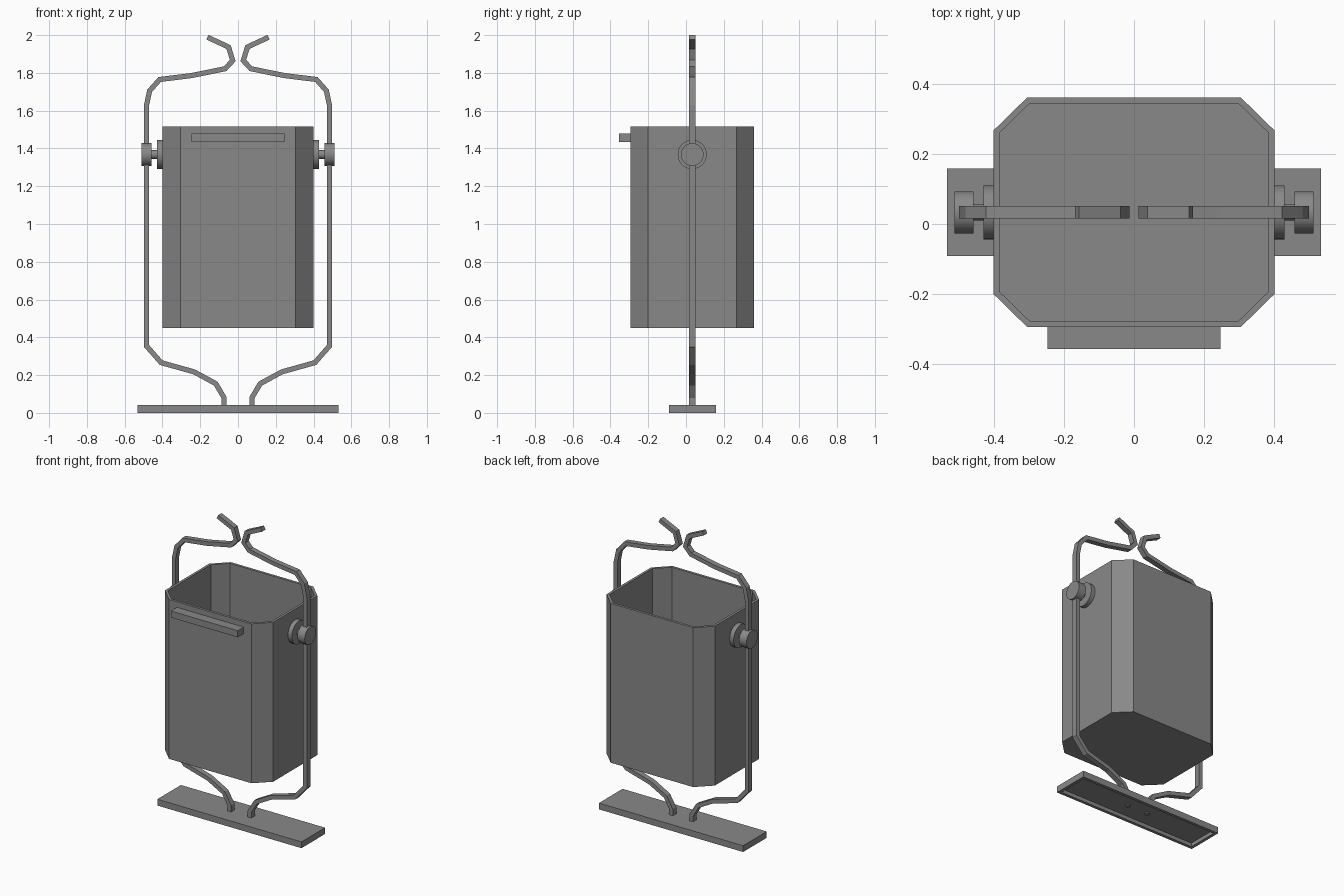
import bpy, bmesh, math
from mathutils import Vector

cube = bpy.data.objects.get("Cube")
if cube:
    bpy.data.objects.remove(cube, do_unlink=True)

GREY = (0.25, 0.25, 0.25, 1)
mat = bpy.data.materials.new("grey metal")
mat.use_nodes = True
mat.diffuse_color = GREY
mat.node_tree.nodes["Principled BSDF"].inputs["Base Color"].default_value = GREY

AXIS_Y = 0.033  # plane of the hanger and pivots


def finish(name, bm):
    bmesh.ops.recalc_face_normals(bm, faces=bm.faces)
    mesh = bpy.data.meshes.new(name)
    bm.to_mesh(mesh)
    bm.free()
    mesh.materials.append(mat)
    obj = bpy.data.objects.new(name, mesh)
    bpy.context.collection.objects.link(obj)
    return obj


def extrude_profile(bm, points, direction):
    """Closed prism from a planar outline; returns the two end faces."""
    start = bm.faces.new([bm.verts.new(p) for p in points])
    geom = bmesh.ops.extrude_face_region(bm, geom=[start], use_keep_orig=True)["geom"]
    end = next(g for g in geom if isinstance(g, bmesh.types.BMFace))
    bmesh.ops.translate(bm, vec=direction, verts=end.verts[:])
    return start, end


def hollow(bm, face, wall, depth):
    """Inset an end face and push it in to leave a thin wall."""
    bmesh.ops.recalc_face_normals(bm, faces=bm.faces)
    bmesh.ops.inset_region(bm, faces=[face], thickness=wall, use_even_offset=True)
    floor = bmesh.ops.extrude_discrete_faces(bm, faces=[face])["faces"][0]
    bmesh.ops.translate(bm, vec=(0, 0, depth), verts=floor.verts[:])
    bmesh.ops.remove_doubles(bm, verts=bm.verts, dist=0.0001)


def rect(x0, x1, y0, y1, z):
    return [(x0, y0, z), (x1, y0, z), (x1, y1, z), (x0, y1, z)]


def tube(name, start, end, radius):
    """Round pin between two points."""
    a, b = Vector(start), Vector(end)
    bm = bmesh.new()
    bmesh.ops.create_cone(bm, cap_ends=True, segments=32, radius1=radius,
                          radius2=radius, depth=(b - a).length)
    turn = (b - a).to_track_quat('Z', 'Y').to_matrix()
    bmesh.ops.rotate(bm, matrix=turn, verts=bm.verts)
    bmesh.ops.translate(bm, vec=(a + b) / 2, verts=bm.verts)
    obj = finish(name, bm)
    bpy.ops.object.select_all(action='DESELECT')
    obj.select_set(True)
    bpy.context.view_layer.objects.active = obj
    bpy.ops.object.shade_smooth_by_angle(angle=math.radians(35))


def strip_outline(path, half):
    """Mitred outline around a path in the x-z plane."""
    pts = [Vector(p) for p in path]
    left, right = [], []
    for i, p in enumerate(pts):
        d_in = (p - pts[max(i - 1, 0)]).normalized()
        d_out = (pts[min(i + 1, len(pts) - 1)] - p).normalized()
        n_in = Vector((-d_in.y, d_in.x))
        n_out = Vector((-d_out.y, d_out.x))
        n = (n_in + n_out).normalized()
        off = n * half / max(n.dot(n_out if d_out.length else n_in), 0.5)
        left.append(p + off)
        right.append(p - off)
    return left, right


# Eight-sided open bin
bm = bmesh.new()
outline = [(-0.305, -0.293), (0.305, -0.293), (0.4, -0.2), (0.4, 0.267),
           (0.305, 0.36), (-0.305, 0.36), (-0.4, 0.267), (-0.4, -0.2)]
_, top = extrude_profile(bm, [(x, y, 0.45) for x, y in outline], (0, 0, 1.065))
hollow(bm, top, 0.017, -1.045)
finish("bin", bm)

# Tipping handle on the front
bm = bmesh.new()
extrude_profile(bm, rect(-0.247, 0.247, -0.356, -0.292, 1.434), (0, 0, 0.044))
finish("front_handle", bm)

# Base plate, hollow from below
bm = bmesh.new()
bottom, _ = extrude_profile(bm, rect(-0.533, 0.533, -0.091, 0.158, 0), (0, 0, 0.042))
hollow(bm, bottom, 0.02, 0.025)
finish("base_plate", bm)

# Bent hanger arms, pivots and anchor pins on both sides
path = [(0.075, 0.03), (0.075, 0.083), (0.118, 0.155), (0.232, 0.217),
        (0.407, 0.266), (0.485, 0.355), (0.485, 1.625), (0.468, 1.705),
        (0.415, 1.765), (0.245, 1.786), (0.068, 1.822), (0.028, 1.865),
        (0.05, 1.937), (0.162, 1.989)]
for side, sign in (("left", 1), ("right", -1)):
    bm = bmesh.new()
    left, right = strip_outline([(sign * x, z) for x, z in path], 0.0135)
    rings = [[bm.verts.new((p.x, AXIS_Y + dy, p.y))
              for p, dy in ((a, -0.018), (a, 0.018), (b, 0.018), (b, -0.018))]
             for a, b in zip(left, right)]
    for r, s in zip(rings, rings[1:]):
        for k in range(4):
            m = (k + 1) % 4
            bm.faces.new((r[k], r[m], s[m], s[k]))
    bm.faces.new(rings[0])
    bm.faces.new(rings[-1])
    finish("hanger_arm_" + side, bm)

    for part, x0, x1, radius in (("flange", 0.398, 0.429, 0.077),
                                 ("axle", 0.42, 0.47, 0.023),
                                 ("knob", 0.457, 0.512, 0.06)):
        tube(f"pivot_{part}_{side}", (sign * x0, AXIS_Y, 1.368),
             (sign * x1, AXIS_Y, 1.368), radius)
    tube("anchor_pin_" + side, (sign * 0.075, AXIS_Y, 0.018),
         (sign * 0.075, AXIS_Y, 0.04), 0.016)
